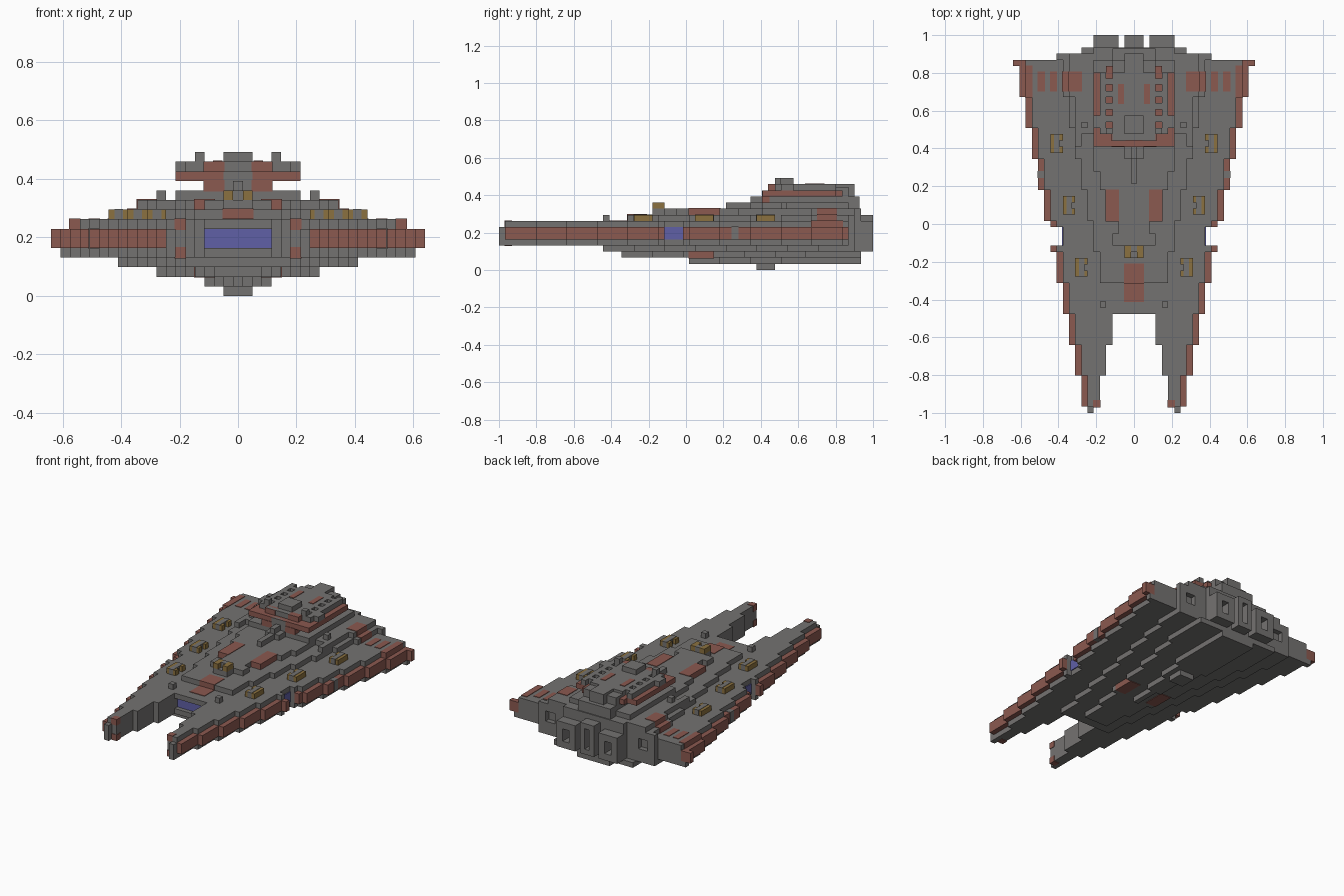
import bpy, bmesh

if "Cube" in bpy.data.objects:
    bpy.data.objects.remove(bpy.data.objects["Cube"], do_unlink=True)

U = 2 / 61  # one block


def material(name, rgb):
    m = bpy.data.materials.new(name)
    m.use_nodes = True
    col = (*rgb, 1)
    m.diffuse_color = col
    bsdf = m.node_tree.nodes["Principled BSDF"]
    bsdf.inputs["Base Color"].default_value = col
    bsdf.inputs["Roughness"].default_value = 0.9
    return m


GREY = material("hull grey", (0.175, 0.17, 0.165))
RED = material("trim red", (0.26, 0.1, 0.08))
BLUE = material("bay blue", (0.115, 0.115, 0.38))
GOLD = material("turret gold", (0.26, 0.165, 0.05))


def finish(name, bm, mat):
    """Scale from blocks to units, recentre the length and link the object."""
    for v in bm.verts:
        v.co = (v.co.x * U, v.co.y * U - 1, v.co.z * U)
    bmesh.ops.recalc_face_normals(bm, faces=bm.faces)
    me = bpy.data.meshes.new(name)
    bm.to_mesh(me)
    bm.free()
    me.materials.append(mat)
    ob = bpy.data.objects.new(name, me)
    bpy.context.collection.objects.link(ob)


def prism(bm, outline, z0, z1):
    face = bm.faces.new([bm.verts.new((x, y, z0)) for x, y in outline])
    top = bmesh.ops.extrude_face_region(bm, geom=[face])["geom"]
    for v in top:
        if isinstance(v, bmesh.types.BMVert):
            v.co.z = z1


def boxes(name, mat, items, mirror=True, grow=0.0):
    """Each item is x0, x1, y0, y1, z0, z1 in blocks; mirrored over x = 0."""
    bm = bmesh.new()
    g = grow
    for x0, x1, y0, y1, z0, z1 in items:
        for s in ((1, -1) if mirror else (1,)):
            a, b = s * (x0 - g), s * (x1 + g)
            prism(bm, [(a, y0 - g), (b, y0 - g), (b, y1 + g), (a, y1 + g)], z0 - g, z1 + g)
    finish(name, bm, mat)


def deck(name, z0, z1, steps, end, mat=GREY):
    """Symmetric stair-edged slab; steps are (start row, half width)."""
    right = []
    for i, (y, w) in enumerate(steps):
        stop = steps[i + 1][0] if i + 1 < len(steps) else end
        right += [(w, y), (w, stop)]
    bm = bmesh.new()
    prism(bm, right + [(-x, y) for x, y in reversed(right)], z0, z1)
    finish(name, bm, mat)


def taper(start, width, end):
    """Stair steps widening one block every five rows."""
    return [(y, width + i) for i, y in enumerate(range(start, end, 5))]


# main hull with side notches
notched = [(17, 10.5), (21, 11.5), (26, 12.5), (27, 11.5), (30, 12.5)]
deck("main_hull", 4, 8, notched + taper(31, 13.5, 56), 57)
boxes("bay_frame", GREY, [(0, 10.5, 16, 17, 4, 5), (0, 10.5, 16, 17, 7, 8),
                          (3.5, 10.5, 16, 17, 5, 7)])
boxes("bay_panel", BLUE, [(-3.5, 3.5, 16.85, 17, 5, 7)], mirror=False)
boxes("side_bay_panels", BLUE, [(11.5, 11.65, 27, 30, 5, 7)])

# forked bow
boxes("bow_prongs", GREY, [(5.5 - i, 7.5 + i, 1 + 5 * i, 6 + 5 * i, 4, 8) for i in range(3)])
boxes("prong_tips", GREY, [(6.5, 7.5, 0, 1, 4, 7)])
boxes("prong_tip_marks", RED, [(5.5, 6.5, 1, 2, 7, 8), (5.5, 6.5, 1, 2, 4, 5)], grow=0.1)

# red edge trim, one block beyond the hull
trim = [(7.5 + i, 8.5 + i, 1 + 5 * i, 6 + 5 * i, 5, 7) for i in range(11) if i != 5]
trim += [(12.5, 13.5, y, y + 1, 5, 7) for y in (26, 30)]
trim += [(17.5, 19.5, 56, 57, 5, 7)]
boxes("edge_trim", RED, trim)
boxes("edge_sensors", GREY, [(14.5, 15.5, 38, 39, 5, 7)], grow=0.08)
boxes("wing_end_feet", GREY, [(17.5, 18.5, 56, 57, 4, 5)])

# keel layers
deck("keel_upper", 3, 4, taper(17, 5.5, 57), 58)
deck("keel_middle", 2, 3, taper(20, 2.5, 54), 59)
deck("keel_lower", 1, 2, taper(31, 0.5, 50), 59)
deck("keel_fin", 0, 1, [(42, 1.5)], 45)
boxes("keel_marks", RED, [(2.5, 4.5, 31, 35, 2, 3)], grow=0.1)

# upper decks
deck("deck_lower", 8, 9, taper(21, 5.5, 56), 58)
deck("deck_middle", 9, 10, [(25, 1.5), (27, 2.5), (31, 4.5), (36, 5.5), (41, 6.5),
                            (45, 9.5), (51, 10.5)], 58)
deck("deck_upper", 10, 11, [(37, 0.5), (41, 1.5), (43, 6.5)], 57)
deck("spine", 11, 12, [(41, 0.5)], 43)
boxes("deck_blocks", GREY, [(4.5, 5.5, 17, 18, 8, 9), (7.5, 8.5, 46, 47, 10, 11),
                            (2.5, 3.5, 27, 29, 9, 10), (5.5, 6.5, 39, 41, 9, 10),
                            (8.5, 9.5, 43, 45, 9, 10)])

# painted deck marks
boxes("bow_mark", RED, [(-1.5, 1.5, 18, 21, 7, 8), (-1.5, 1.5, 21, 24, 8, 9)],
      mirror=False, grow=0.1)
boxes("shoulder_marks", RED, [(2.5, 4.5, 31, 36, 9, 10)], grow=0.1)
boxes("stern_marks", RED, [(12.5, 13.5, 52, 55, 7, 8), (14.5, 15.5, 52, 55, 7, 8),
                           (16.5, 17.5, 51, 56, 7, 8), (8.5, 10.5, 52, 55, 9, 10),
                           (10.5, 11.5, 52, 55, 8, 9)], grow=0.1)

# bridge tower
deck("bridge_neck", 11, 12, [(43, 3.5)], 57)
boxes("neck_marks", RED, [(1.5, 3.5, 43, 44, 11, 12)], grow=0.1)
deck("bridge_ring", 12, 13, [(43, 6.5), (55, 4.5)], 56, RED)
deck("bridge_deck", 13, 14, [(44, 3.5)], 55)
boxes("bridge_front_marks", RED, [(1.5, 3.5, 44, 45, 13, 13.9)], grow=0.1)
boxes("bridge_rim", GREY, [(4.5, 5.5, 45, 55, 13, 14)]
      + [(3.5, 4.5, y, y + 1, 13, 14) for y in range(45, 55, 2)]
      + [(5.5, 6.5, 46, 48, 13, 14)])
boxes("bridge_windows", GREY, [(0, 1.5, 42.9, 43.5, 11, 13)])
boxes("bridge_tail", GREY, [(0, 1.5, 55, 58, 12, 14), (1.5, 3.5, 55, 57, 12, 13.5)])
boxes("bridge_cabin", GREY, [(0, 1.5, 45, 48, 14, 15), (3.5, 4.5, 45, 46, 14, 15)])
boxes("bridge_marks", RED, [(1.7, 2.5, 50, 53, 13.8, 14)], grow=0.1)

# gun turrets: gold C shapes around a grey block
gold, cores = [], []
for x, y in ((11.5, 42), (9.5, 32), (7.5, 22)):
    gold += [(x + 1, x + 2, y, y + 3, 8, 9), (x, x + 1, y, y + 1, 8, 9),
             (x, x + 1, y + 2, y + 3, 8, 9)]
    cores += [(x + 0.5, x + 1.4, y - 0.05, y + 3.05, 8, 9.06)]
boxes("gun_turrets", GOLD, gold)
boxes("turret_cores", GREY, cores)
boxes("centre_turret", GOLD, [(0.5, 1.5, 25, 27, 10, 11)])
boxes("centre_turret_core", GREY, [(-0.5, 0.5, 26, 27, 10, 11)], mirror=False)


# stern frames with open nozzles
def frame(x0, x1, y0, y1, z0, z1, t):
    return [(x0, x1, y0, y1, z0, z0 + t), (x0, x1, y0, y1, z1 - t, z1),
            (x0, x0 + t, y0, y1, z0 + t, z1 - t), (x1 - t, x1, y0, y1, z0 + t, z1 - t)]


boxes("stern_wall", GREY, [(0, 7.5, 57, 58, 4, 8), (0, 6.5, 58, 59, 3, 10),
                           (0, 3.5, 57, 58.8, 10, 12)])
boxes("stern_vents", GREY, frame(7.5, 12.5, 57, 58, 4, 9, 1.5))
boxes("outer_engines", GREY, frame(2.5, 6.5, 59, 61, 3, 8, 1.3))
boxes("centre_engine", GREY, frame(-1.5, 1.5, 59, 61, 3, 9, 1), mirror=False)
